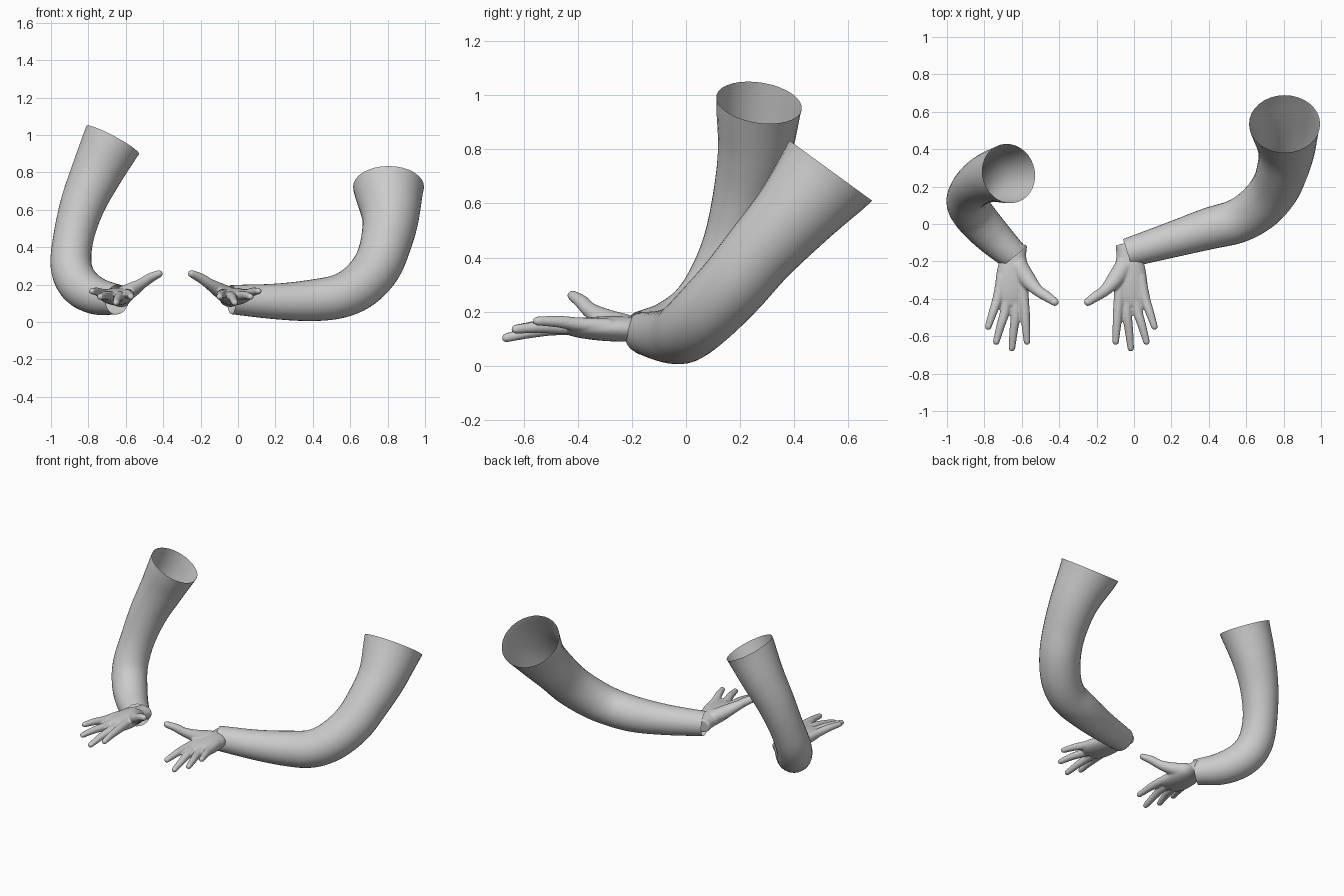
import bpy, bmesh
from math import cos, sin, pi
from mathutils import Vector

if "Cube" in bpy.data.objects:
    bpy.data.objects.remove(bpy.data.objects["Cube"])


def spline(keys, steps):
    """Catmull-Rom through (x, y, z, r_side, r_up) sections."""
    k = [Vector(p) for p in keys]
    k = [2 * k[0] - k[1]] + k + [2 * k[-1] - k[-2]]
    out = []
    for i in range(1, len(k) - 2):
        a, b, c, d = k[i - 1:i + 3]
        for s in range(steps):
            t = s / steps
            out.append(0.5 * (2 * b + (c - a) * t + (2 * a - 5 * b + 4 * c - d) * t ** 2
                              + (3 * b - a - 3 * c + d) * t ** 3))
    return out + [k[-2]]


def tube(bm, keys, sides=16, steps=5, caps=True, round_tip=False, n0=None, n1=None):
    """Loft elliptical rings along a path, optionally with chosen end normals."""
    secs = spline(keys, steps)
    pts = [Vector(s[:3]) for s in secs]
    n = len(pts)
    tan = [(pts[min(i + 1, n - 1)] - pts[max(i - 1, 0)]).normalized() for i in range(n)]
    if n0:
        tan[0] = Vector(n0).normalized()
    if n1:
        tan[-1] = Vector(n1).normalized()
    side = tan[0].cross(Vector((0, 0, 1))).normalized()
    rings = []
    for i in range(n):
        if i:
            side = tan[i - 1].rotation_difference(tan[i]) @ side
        up = side.cross(tan[i])
        rings.append((pts[i], side.copy(), up, secs[i][3], secs[i][4], tan[i]))
    if round_tip:
        p, s, u, a, b, t = rings[-1]
        for q in (0.5, 0.8, 0.97):
            f = (1 - q * q) ** 0.5
            rings.append((p + t * b * q, s, u, a * f, b * f, t))
    loops = [[bm.verts.new(p + s * a * cos(2 * pi * j / sides) + u * b * sin(2 * pi * j / sides))
              for j in range(sides)] for p, s, u, a, b, t in rings]
    for lo, hi in zip(loops, loops[1:]):
        for j in range(sides):
            bm.faces.new((lo[j], lo[j - 1], hi[j - 1], hi[j]))
    if caps:
        bm.faces.new(loops[0])
        bm.faces.new(loops[-1][::-1])


def finish(name, bm, origin=(0, 0, 0)):
    bmesh.ops.recalc_face_normals(bm, faces=bm.faces)
    bmesh.ops.translate(bm, verts=bm.verts, vec=-Vector(origin))
    me = bpy.data.meshes.new(name)
    bm.to_mesh(me)
    bm.free()
    me.shade_smooth()
    ob = bpy.data.objects.new(name, me)
    ob.location = origin
    bpy.context.collection.objects.link(ob)
    return ob


def sleeve(name, keys, n0, n1):
    bm = bmesh.new()
    tube(bm, [(*k, k[3]) for k in keys], sides=32, steps=6, caps=False, n0=n0, n1=n1)
    return finish(name, bm)


# Sleeves: open tubes from wrist to shoulder
sleeve("left_sleeve", [
    (-0.645, -0.17, 0.12, 0.08), (-0.76, -0.06, 0.14, 0.10), (-0.85, 0.04, 0.20, 0.11),
    (-0.892, 0.11, 0.30, 0.11), (-0.88, 0.17, 0.45, 0.108), (-0.83, 0.22, 0.63, 0.12),
    (-0.755, 0.255, 0.80, 0.138), (-0.67, 0.27, 0.973, 0.16)],
    (-0.62, 0.77, 0.1), (0.47, 0.14, 0.88))
sleeve("right_sleeve", [
    (-0.035, -0.155, 0.12, 0.078), (0.2, -0.085, 0.11, 0.095), (0.4, -0.025, 0.116, 0.111),
    (0.55, 0.015, 0.14, 0.118), (0.66, 0.08, 0.20, 0.125), (0.745, 0.175, 0.30, 0.13),
    (0.79, 0.275, 0.42, 0.136), (0.815, 0.40, 0.56, 0.153), (0.805, 0.535, 0.722, 0.19)],
    (0.95, 0.3, 0), (0, 0.59, 0.81))

# Hand: palm, fingers and thumb fused by a remesh, mirrored for the other arm
bm = bmesh.new()
tube(bm, [(-0.045, -0.105, 0.125, 0.055, 0.046), (-0.035, -0.16, 0.13, 0.06, 0.046),
          (-0.025, -0.22, 0.135, 0.08, 0.047), (-0.02, -0.30, 0.137, 0.09, 0.046),
          (-0.016, -0.38, 0.138, 0.09, 0.038), (-0.018, -0.435, 0.138, 0.075, 0.026)], sides=24)
fingers = [  # palm root, knuckle, tip
    ((-0.07, -0.30, 0.15), (-0.085, -0.45, 0.15), (-0.098, -0.63, 0.135)),
    ((-0.03, -0.30, 0.14), (-0.037, -0.47, 0.138), (-0.017, -0.665, 0.103)),
    ((0.005, -0.30, 0.14), (0.018, -0.455, 0.142), (0.067, -0.63, 0.135)),
    ((0.035, -0.28, 0.145), (0.06, -0.40, 0.153), (0.11, -0.55, 0.165))]
for root, knuckle, tip in fingers:
    mid = (Vector(knuckle) + Vector(tip)) / 2 + Vector((0, 0, 0.004))
    tube(bm, [(*root, 0.03, 0.03), (*knuckle, 0.027, 0.026), (*mid, 0.023, 0.022),
              (*tip, 0.018, 0.017)], round_tip=True)
tube(bm, [(-0.05, -0.22, 0.145, 0.05, 0.045), (-0.10, -0.295, 0.17, 0.045, 0.04),
          (-0.155, -0.355, 0.205, 0.031, 0.029), (-0.20, -0.385, 0.235, 0.028, 0.026),
          (-0.248, -0.418, 0.258, 0.022, 0.02)], round_tip=True)
hand = finish("hands", bm, (-0.335, 0, 0))
remesh = hand.modifiers.new("fuse", 'REMESH')
remesh.mode = 'VOXEL'
remesh.voxel_size = 0.006
remesh.use_smooth_shade = True
smooth = hand.modifiers.new("soften", 'SMOOTH')
smooth.factor = 0.5
smooth.iterations = 5
mirror = hand.modifiers.new("other_hand", 'MIRROR')
mirror.use_mirror_merge = False
